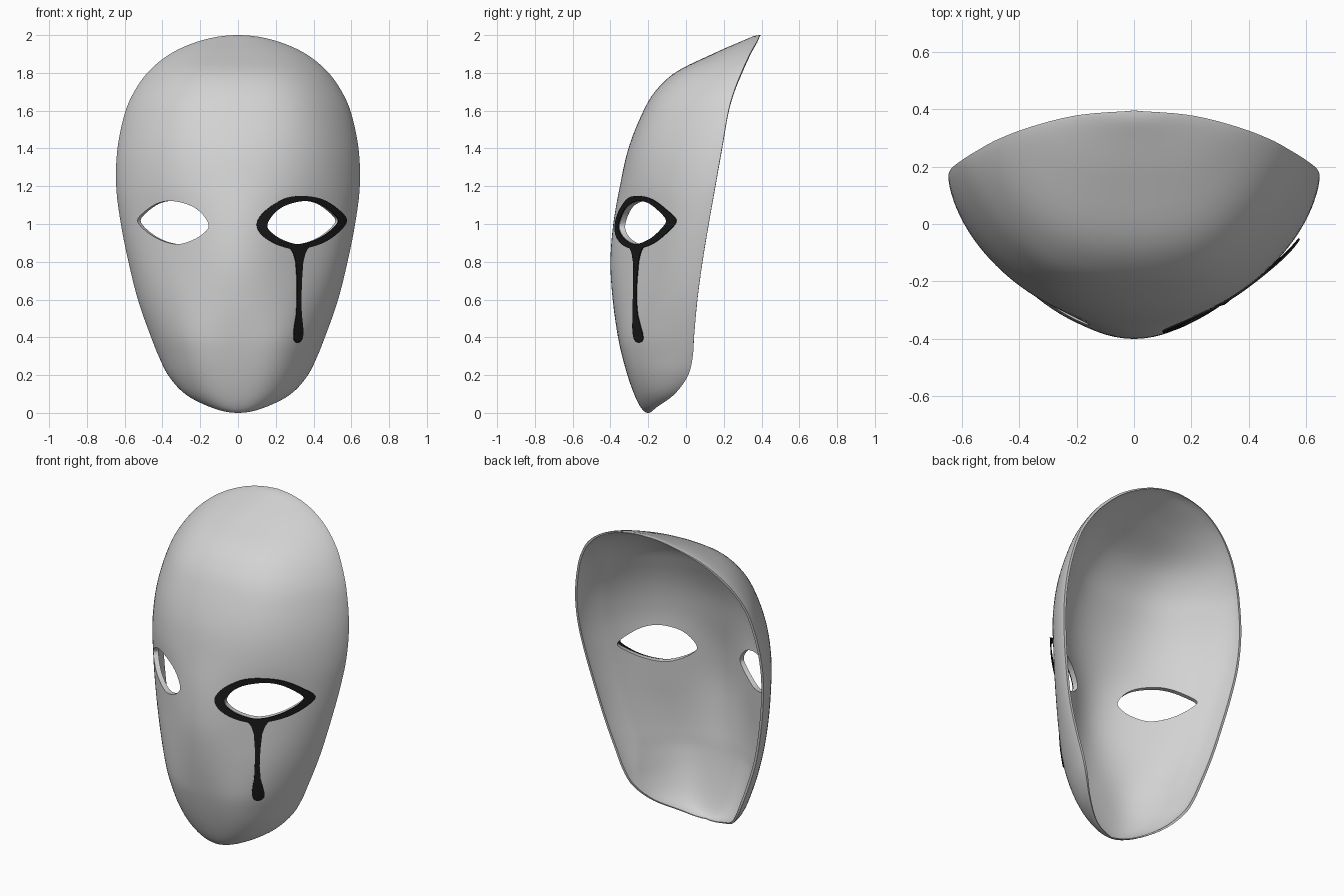
import bpy, bmesh, math

cube = bpy.data.objects.get("Cube")
if cube:
    bpy.data.objects.remove(cube, do_unlink=True)


def material(name, value):
    mat = bpy.data.materials.new(name)
    mat.use_nodes = True
    colour = (value, value, value, 1)
    mat.diffuse_color = colour
    mat.node_tree.nodes["Principled BSDF"].inputs["Base Color"].default_value = colour
    return mat


def make_object(name, bm, mat):
    mesh = bpy.data.meshes.new(name)
    bm.to_mesh(mesh)
    bm.free()
    obj = bpy.data.objects.new(name, mesh)
    bpy.context.collection.objects.link(obj)
    if mat:
        mesh.materials.append(mat)
    return obj


def finish(obj):
    """Apply the modifiers and smooth all but the hard edges."""
    bpy.ops.object.select_all(action='DESELECT')
    obj.select_set(True)
    bpy.context.view_layer.objects.active = obj
    for mod in list(obj.modifiers):
        bpy.ops.object.modifier_apply(modifier=mod.name)
    bpy.ops.object.shade_smooth_by_angle(angle=math.radians(40))


# Face profile: height, half width, front depth, rim depth, cheek hollow, side slant
PROFILE = [
    (0, 0, -.2, -.2, -.2, 1.1), (.03, .145, -.24, -.155, -.2, 1.1),
    (.1, .28, -.275, -.06, -.3, 1.1), (.2, .37, -.31, .012, -.4, 1.1),
    (.3, .42, -.338, .036, -.45, 1.15), (.4, .46, -.36, .042, -.4, 1.2),
    (.6, .53, -.388, .06, .05, 1.3), (.8, .58, -.4, .087, .45, 1.3),
    (1, .62, -.385, .12, .45, 1.3), (1.2, .645, -.35, .155, 0, 1.3),
    (1.4, .638, -.305, .19, -.2, 1.3), (1.6, .595, -.225, .225, -.35, 1.35),
    (1.7, .55, -.165, .253, -.35, 1.35), (1.8, .48, -.06, .292, -.35, 1.35),
    (1.9, .36, .14, .338, -.3, 1.3), (1.97, .2, .3, .378, 0, 1.2), (2, 0, .395, .395, 0, 1.2)]
KNOTS = [math.acos(1 - row[0]) for row in PROFILE]


def slope(k, c):
    a, b = max(k - 1, 0), min(k + 1, len(KNOTS) - 1)
    return (PROFILE[b][c] - PROFILE[a][c]) / (KNOTS[b] - KNOTS[a])


def section(v):
    """Smoothly interpolated profile values at one height angle."""
    k = 0
    while k < len(KNOTS) - 2 and v > KNOTS[k + 1]:
        k += 1
    h = KNOTS[k + 1] - KNOTS[k]
    u = min(max((v - KNOTS[k]) / h, 0), 1)
    result = []
    for c in range(1, 6):
        p, q = PROFILE[k][c], PROFILE[k + 1][c]
        ease = u * u * (3 - 2 * u)
        bend = h * u * (1 - u) * ((1 - u) * slope(k, c) - u * slope(k + 1, c))
        result.append(p + (q - p) * ease + bend)
    return result


def depth(t, front, rim, hollow, slant):
    """Half-oval cross section, flattened or hollowed beside the middle."""
    c = max(math.cos(t), 0)
    back = 1 - c ** slant + hollow * math.sin(t) ** 2 * c ** 4
    return front + (rim - front) * back


def on_face(x, z, lift):
    width, *shape = section(math.acos(1 - z))
    return (x, depth(math.asin(x / width), *shape) - lift, z)


bone = material("pale grey", .65)
ink = material("black", .01)

# Mask shell: stacked cross sections from chin to crown
ROWS, COLS = 72, 56
bm = bmesh.new()
grid = []
for i in range(ROWS + 1):
    v = math.pi * i / ROWS
    width, *shape = section(v)
    line = []
    for j in range(COLS + 1):
        t = math.pi * (j / COLS - .5)
        line.append(bm.verts.new((width * math.sin(t), depth(t, *shape), 1 - math.cos(v))))
    grid.append(line)
for low, high in zip(grid, grid[1:]):
    for j in range(COLS):
        bm.faces.new((low[j], low[j + 1], high[j + 1], high[j]))
bmesh.ops.remove_doubles(bm, verts=bm.verts, dist=.0005)
mask = make_object("mask_shell", bm, bone)

# Wall thickness, thinning towards the rim, crown and chin
group = mask.vertex_groups.new(name="wall")
for vert in mask.data.vertices:
    x, y, z = vert.co
    width = section(math.acos(max(-1, min(1, 1 - z))))[0]
    inset = 1 - min(1, abs(x) / max(width, .001))
    group.add([vert.index], min(1, .15 + 2 * min(z, 2 - z), .5 + 5 * inset), 'REPLACE')
wall = mask.modifiers.new("wall", 'SOLIDIFY')
wall.thickness = .03
wall.offset = -1
wall.vertex_group = "wall"

# Eye openings
EYE = [(.155, .99), (.175, 1.035), (.22, 1.08), (.28, 1.108), (.36, 1.122),
       (.43, 1.108), (.495, 1.065), (.532, 1.02), (.505, .978), (.44, .93),
       (.365, .9), (.3, .895), (.225, .922), (.175, .957)]
RING = [(.1, .995), (.125, 1.05), (.185, 1.1), (.265, 1.14), (.36, 1.148),
        (.45, 1.13), (.53, 1.08), (.578, 1.02), (.535, .957), (.46, .904),
        (.375, .875), (.295, .868), (.205, .893), (.13, .94)]


def rounded(points, steps=4):
    """Closed smooth curve through the points."""
    n, out = len(points), []
    for k in range(n):
        a, b, c, d = (points[(k + m) % n] for m in (-1, 0, 1, 2))
        for s in range(steps):
            u = s / steps
            out.append(tuple(
                b[m] + .5 * u * (c[m] - a[m] + u * (2 * a[m] - 5 * b[m] + 4 * c[m] - d[m]
                                 + u * (3 * (b[m] - c[m]) + d[m] - a[m]))) for m in (0, 1)))
    return out


# Cutters follow the face and lean inwards, square to the cheek
hole, outer = rounded(EYE), rounded(RING)
bm = bmesh.new()
for side in (-1, 1):
    loops = []
    for lift in (.12, -.12):
        loop = []
        for x, z in hole:
            lean = lift * (.2 + 1.1 * (x - EYE[0][0]))
            loop.append(bm.verts.new((side * (x + lean), on_face(x, z, lift)[1], z)))
        loops.append(loop)
        bm.faces.new(loop)
    near, far = loops
    for k in range(len(hole)):
        bm.faces.new((near[k - 1], near[k], far[k], far[k - 1]))
bmesh.ops.recalc_face_normals(bm, faces=bm.faces)
cutter = make_object("eye_cutter", bm, None)
cutter.hide_render = True
cut = mask.modifiers.new("eyes", 'BOOLEAN')
cut.object = cutter
cut.operation = 'DIFFERENCE'
cut.solver = 'EXACT'
finish(mask)
bpy.data.objects.remove(cutter, do_unlink=True)


def painted_strip(name, left, right, closed, bands=4):
    """Thin plate between two outlines, lifting off the face at the outer corner."""
    bm = bmesh.new()
    lines = []
    for (ax, az), (bx, bz) in zip(left, right):
        line = []
        for k in range(bands + 1):
            x, z = ax + (bx - ax) * k / bands, az + (bz - az) * k / bands
            line.append(bm.verts.new(on_face(x, z, .007 + max(0, x - .4) ** 2)))
        lines.append(line)
    pairs = list(zip(lines, lines[1:])) + ([(lines[-1], lines[0])] if closed else [])
    for p, q in pairs:
        for k in range(bands):
            bm.faces.new((p[k], p[k + 1], q[k + 1], q[k]))
    bmesh.ops.recalc_face_normals(bm, faces=bm.faces)
    if sum(f.normal.y for f in bm.faces) > 0:
        bmesh.ops.reverse_faces(bm, faces=bm.faces)
    obj = make_object(name, bm, ink)
    plate = obj.modifiers.new("plate", 'SOLIDIFY')
    plate.thickness = .006
    plate.offset = -1
    finish(obj)


# Painted outline round the left eye, with a drip below it
painted_strip("left_eye_outline", hole, outer, True)
DRIP = [(.885, .265, .385), (.868, .28, .37), (.845, .295, .358), (.8, .307, .346),
        (.7, .314, .339), (.6, .314, .336), (.52, .31, .338), (.46, .3, .345),
        (.42, .296, .347), (.39, .297, .342), (.377, .303, .333), (.371, .312, .322)]
painted_strip("left_eye_drip", [(a, z) for z, a, b in DRIP], [(b, z) for z, a, b in DRIP], False)
